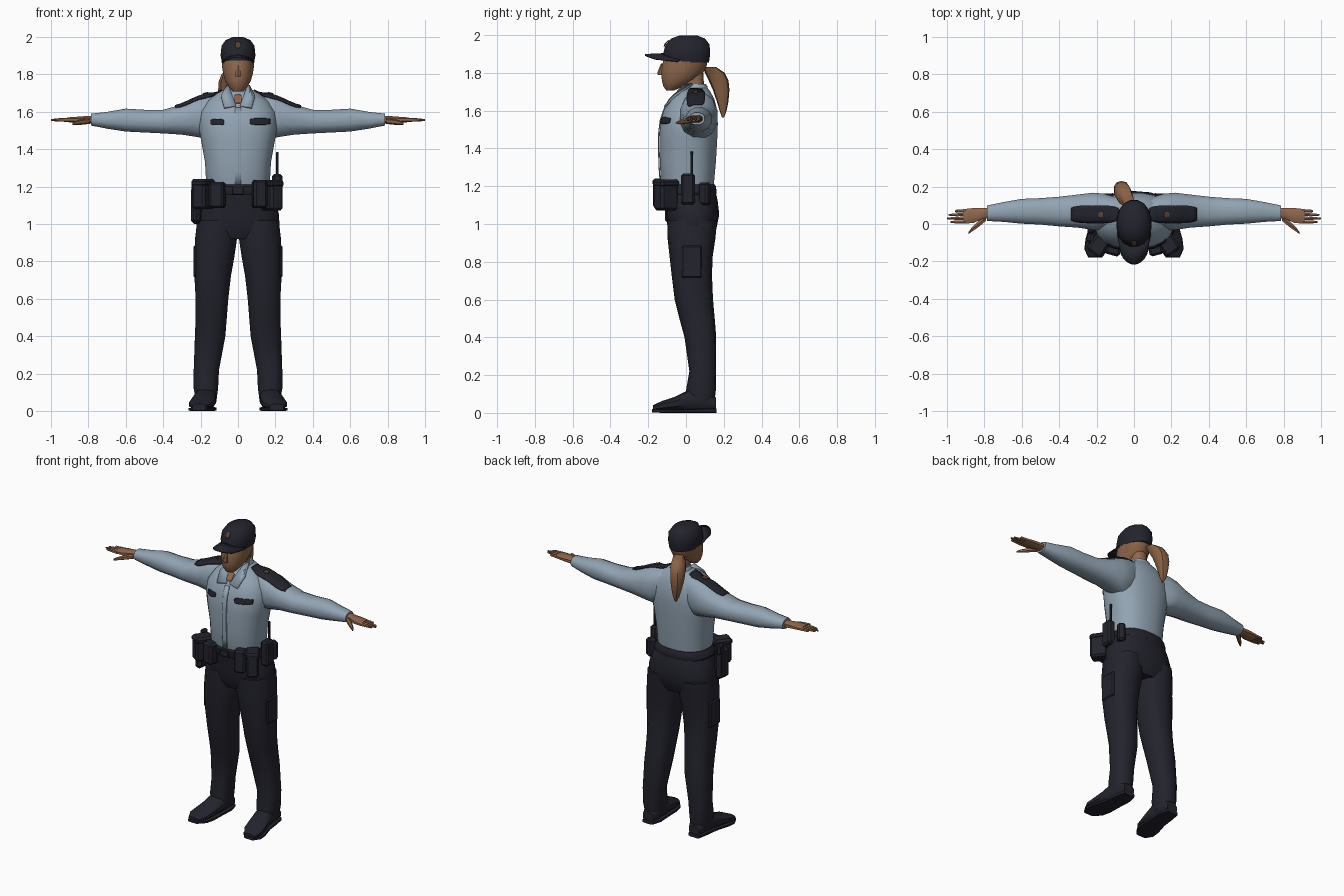
import bpy, bmesh, math
from mathutils import Vector
from mathutils.bvhtree import BVHTree

cube = bpy.data.objects.get("Cube")
if cube:
    bpy.data.objects.remove(cube, do_unlink=True)


def colour(name, rgb):
    m = bpy.data.materials.new(name)
    m.use_nodes = True
    m.diffuse_color = (*rgb, 1)
    m.node_tree.nodes["Principled BSDF"].inputs["Base Color"].default_value = (*rgb, 1)
    return m


NAVY = colour("navy cloth", (.017, .017, .027))
SHIRT = colour("pale blue shirt", (.29, .37, .45))
SKIN = colour("skin", (.27, .135, .075))
HAIR = colour("brown hair", (.25, .12, .06))
BRASS = colour("dull brass", (.10, .055, .03))


def finish(name, bm, mat, angle=35):
    bmesh.ops.recalc_face_normals(bm, faces=bm.faces)
    me = bpy.data.meshes.new(name)
    bm.to_mesh(me)
    bm.free()
    me.materials.append(mat)
    ob = bpy.data.objects.new(name, me)
    bpy.context.collection.objects.link(ob)
    bpy.ops.object.select_all(action='DESELECT')
    ob.select_set(True)
    bpy.context.view_layer.objects.active = ob
    bpy.ops.object.shade_smooth_by_angle(angle=math.radians(angle))
    return ob


def loft(name, rings, mat, axis='Z', side=1, sides=14, square=.85):
    """Skin through rings (t, a0, a1, b0, b1) placed along an axis."""
    bm = bmesh.new()
    loops = []
    for t, a0, a1, b0, b1 in rings:
        loop = []
        for i in range(sides):
            ang = math.tau * (i + .5) / sides
            c, s = math.cos(ang), math.sin(ang)
            a = (a0 + a1) / 2 + (a1 - a0) / 2 * math.copysign(abs(c) ** square, c)
            b = (b0 + b1) / 2 + (b1 - b0) / 2 * math.copysign(abs(s) ** square, s)
            x, y, z = {'Z': (a, b, t), 'X': (t, a, b), 'Y': (a, t, b)}[axis]
            loop.append(bm.verts.new((x * side, y, z)))
        loops.append(loop)
    for lo, hi in zip(loops, loops[1:]):
        for i in range(sides):
            j = (i + 1) % sides
            bm.faces.new((lo[i], lo[j], hi[j], hi[i]))
    bm.faces.new(loops[0])
    bm.faces.new(loops[-1])
    return finish(name, bm, mat)


def box(name, centre, size, mat=NAVY, turn=0, bevel=.012):
    bm = bmesh.new()
    bmesh.ops.create_cube(bm, size=1)
    bmesh.ops.scale(bm, vec=size, verts=bm.verts)
    bmesh.ops.bevel(bm, geom=bm.edges[:], offset=bevel, segments=1, affect='EDGES')
    ob = finish(name, bm, mat, 20)
    ob.location = centre
    ob.rotation_euler.z = math.radians(turn)
    return ob


def patch(name, targets, mat, us, vs, down=False, rounded=.3, lift=.005):
    """Thin plate laid on the surface, cast from the front or from above."""
    trees = [BVHTree.FromPolygons([v.co for v in t.data.vertices],
             [p.vertices for p in t.data.polygons]) for t in targets]
    bm = bmesh.new()
    n, m = 10, 6
    ray = Vector((0, 0, -1)) if down else Vector((0, 1, 0))
    grid = []
    for i in range(n + 1):
        p = 2 * i / n - 1
        row = []
        for j in range(m + 1):
            q = (2 * j / m - 1) * (1 - rounded * p ** 4)
            u = (us[0] + us[1]) / 2 + p * (us[1] - us[0]) / 2
            v = (vs[0] + vs[1]) / 2 + q * (vs[1] - vs[0]) / 2
            start = Vector((u, v, 3)) if down else Vector((u, -3, v))
            hits = [h for h in (t.ray_cast(start, ray) for t in trees) if h[0]]
            spot = min(hits, key=lambda h: h[3])[0]
            row.append(bm.verts.new(spot - ray * lift))
        grid.append(row)
    for i in range(n):
        for j in range(m):
            bm.faces.new((grid[i][j], grid[i + 1][j], grid[i + 1][j + 1], grid[i][j + 1]))
    ob = finish(name, bm, mat)
    mod = ob.modifiers.new("thickness", 'SOLIDIFY')
    mod.thickness, mod.offset = .006, 0
    return ob


# Shirt body and trouser seat
torso = loft("shirt_body", [
    (1.17, -.165, .165, -.12, .145), (1.22, -.172, .172, -.135, .15),
    (1.33, -.178, .178, -.14, .16), (1.45, -.2, .2, -.143, .167),
    (1.53, -.213, .213, -.138, .17), (1.6, -.205, .205, -.12, .167),
    (1.66, -.165, .165, -.085, .152), (1.7, -.11, .11, -.045, .13),
    (1.72, -.07, .07, -.02, .115)], SHIRT, sides=20)
loft("trouser_seat", [
    (.92, -.19, .19, -.07, .135), (.97, -.225, .225, -.095, .16),
    (1.05, -.222, .222, -.105, .176), (1.12, -.205, .205, -.115, .168),
    (1.19, -.175, .175, -.13, .153)], NAVY, sides=18)
loft("belt", [(1.155, -.19, .19, -.135, .16), (1.165, -.194, .194, -.14, .164),
              (1.2, -.184, .184, -.143, .16), (1.21, -.176, .176, -.135, .153)], NAVY, sides=20)
box("belt_buckle", (0, -.142, 1.18), (.06, .015, .045), bevel=.004)

# Neck, head and hair
loft("neck", [(1.66, -.055, .055, -.01, .1), (1.74, -.048, .048, -.01, .095),
              (1.82, -.05, .05, -.03, .09)], SKIN)
head = loft("head", [
    (1.708, -.028, .028, -.105, -.06), (1.73, -.05, .05, -.122, -.01),
    (1.765, -.07, .07, -.13, .06), (1.8, -.08, .08, -.132, .092),
    (1.84, -.087, .087, -.128, .112), (1.9, -.087, .087, -.115, .118)], SKIN, sides=16, square=.95)
head.data.materials.append(HAIR)
for f in head.data.polygons:
    f.material_index = int(f.center.y > .02 and f.center.z > 1.76)
loft("nose", [(1.788, -.017, .017, -.148, -.11), (1.8, -.017, .017, -.152, -.11),
              (1.85, -.008, .008, -.132, -.11)], SKIN, sides=6)
loft("ponytail", [
    (1.565, -.068, -.056, .19, .202), (1.6, -.085, -.045, .178, .215),
    (1.65, -.098, -.035, .163, .225), (1.71, -.108, -.025, .142, .23),
    (1.76, -.105, -.02, .12, .225), (1.8, -.09, -.01, .1, .205),
    (1.83, -.06, .0, .09, .16)], HAIR, sides=10)

# Cap with arched brim
cap = loft("cap_crown", [
    (1.855, -.086, .086, -.118, .124), (1.9, -.095, .095, -.124, .13),
    (1.95, -.09, .09, -.11, .127), (1.982, -.068, .068, -.08, .102),
    (1.998, -.03, .03, -.035, .06)], NAVY, sides=16, square=.95)
bm = bmesh.new()
rows = []
for i in range(11):
    u = i / 5 - 1
    arc = math.sqrt(1 - u * u)
    rows.append([bm.verts.new((.088 * u, -.03 - .08 * arc, 1.905 - .035 * u * u)),
                 bm.verts.new((.09 * u, -.045 - .172 * arc ** .8, 1.9 - .035 * u * u))])
for a, b in zip(rows, rows[1:]):
    bm.faces.new((a[0], b[0], b[1], a[1]))
brim = finish("cap_brim", bm, NAVY)
brim.modifiers.new("thickness", 'SOLIDIFY').thickness = .01
patch("cap_badge", [cap], BRASS, (-.014, .014), (1.94, 1.972), rounded=.6)

# Collar
loft("collar_band", [(1.675, -.08, .08, -.035, .125), (1.73, -.062, .062, -.012, .113),
                     (1.74, -.055, .055, -.005, .106)], SHIRT)
patch("open_neck", [torso], SKIN, (-.02, .02), (1.645, 1.69), rounded=.5)
patch("shirt_placket", [torso], SHIRT, (-.016, .016), (1.21, 1.62), rounded=0)

for side, label in ((1, "left"), (-1, "right")):
    # Collar flap
    bm = bmesh.new()
    pts = [(.012, -.108, 1.635), (.075, -.118, 1.625), (.092, -.06, 1.685),
           (.062, .03, 1.745), (.048, -.02, 1.735)]
    bm.faces.new([bm.verts.new((x * side, y, z)) for x, y, z in pts])
    flap = finish(label + "_collar_flap", bm, SHIRT)
    flap.modifiers.new("thickness", 'SOLIDIFY').thickness = .012

    # Sleeve and cuff
    sleeve = loft(label + "_sleeve", [
        (.08, .01, .14, 1.5, 1.7), (.16, -.03, .165, 1.45, 1.697),
        (.22, -.035, .17, 1.462, 1.678), (.3, -.022, .16, 1.475, 1.64),
        (.4, -.015, .148, 1.482, 1.612), (.5, -.005, .14, 1.487, 1.612),
        (.6, 0, .136, 1.492, 1.618), (.7, .01, .118, 1.508, 1.6),
        (.785, .015, .1, 1.525, 1.59)], SHIRT, 'X', side, 12)
    # Hand
    loft(label + "_palm", [
        (.76, .03, .088, 1.535, 1.58), (.81, .025, .088, 1.537, 1.578),
        (.86, .002, .088, 1.54, 1.574), (.91, .0, .082, 1.543, 1.57)], SKIN, 'X', side, 8)
    for k, (finger, tip) in enumerate((("index", .98), ("middle", 1), ("ring", .99), ("little", .955))):
        y, t = .011 + .02 * k, .011 + .019 * k
        loft(f"{label}_{finger}_finger", [
            (.9, y - .01, y + .01, 1.545, 1.568), (.95, t - .009, t + .009, 1.547, 1.566),
            (tip, t - .005, t + .005, 1.55, 1.56)], SKIN, 'X', side, 6)
    loft(label + "_thumb", [
        (.79, .015, .05, 1.535, 1.565), (.835, -.022, .015, 1.53, 1.56),
        (.87, -.045, -.022, 1.528, 1.55), (.885, -.056, -.044, 1.53, 1.542)], SKIN, 'X', side, 6)

    # Shoulder strap with its stud
    patch(label + "_shoulder_strap", [torso, sleeve], NAVY,
          sorted((.085 * side, .335 * side)), (.005, .1), True)
    patch(label + "_shoulder_stud", [torso, sleeve], BRASS,
          sorted((.16 * side, .19 * side)), (.035, .065), True, .6, .01)

    # Trouser leg
    loft(label + "_trouser_leg", [
        (.05, .115, .225, .005, .15), (.12, .105, .238, .0, .158),
        (.22, .1, .238, .018, .16), (.4, .066, .232, -.008, .16),
        (.5, .058, .228, -.035, .152), (.6, .05, .228, -.06, .143),
        (.72, .036, .235, -.075, .138), (.82, .018, .235, -.086, .14),
        (.92, .003, .232, -.097, .155), (1.02, .01, .22, -.1, .165)], NAVY, 'Z', side)
    patch_y = .03
    box(label + "_thigh_pocket", (.228 * side, patch_y, .8), (.022, .11, .17), bevel=.008)

    # Shoe and sole
    loft(label + "_shoe", [
        (.158, .13, .21, .01, .08), (.12, .115, .222, .01, .12),
        (.02, .115, .235, .01, .125), (-.06, .122, .255, .01, .085),
        (-.13, .135, .265, .01, .062), (-.175, .17, .245, .01, .04)], NAVY, 'Y', side, 10)
    loft(label + "_sole", [
        (.162, .13, .212, 0, .024), (.1, .112, .225, 0, .024), (.01, .118, .235, 0, .02),
        (-.08, .12, .262, 0, .02), (-.135, .133, .268, 0, .02),
        (-.18, .17, .245, .003, .022)], NAVY, 'Y', side, 8, .5)

# Chest tags
patch("right_chest_tag", [torso], NAVY, (-.145, -.075), (1.528, 1.56))
patch("left_chest_tag", [torso], NAVY, (.065, .172), (1.53, 1.565))

# Belt equipment
box("left_front_pouch", (.115, -.135, 1.16), (.075, .065, .15), turn=15)
box("left_side_pouch", (.18, -.105, 1.15), (.08, .11, .155), turn=35)
box("left_pouch_lid", (.18, -.105, 1.215), (.09, .118, .04), turn=35)
box("radio", (.21, .01, 1.185), (.055, .075, .165))
box("radio_antenna", (.21, .03, 1.315), (.013, .013, .14), bevel=.003)
box("left_rear_pouch", (.185, .1, 1.16), (.05, .06, .12), turn=-35)
box("right_front_pouch", (-.11, -.135, 1.155), (.08, .065, .14), turn=-15)
box("right_side_pouch", (-.185, -.11, 1.16), (.08, .11, .16), turn=-35)
box("right_pouch_lid", (-.185, -.11, 1.22), (.09, .118, .04), turn=-35)
box("holster", (-.222, -.06, 1.1), (.05, .1, .2), turn=-10, bevel=.018)
box("holster_grip", (-.23, -.03, 1.205), (.035, .05, .07), turn=-10)
